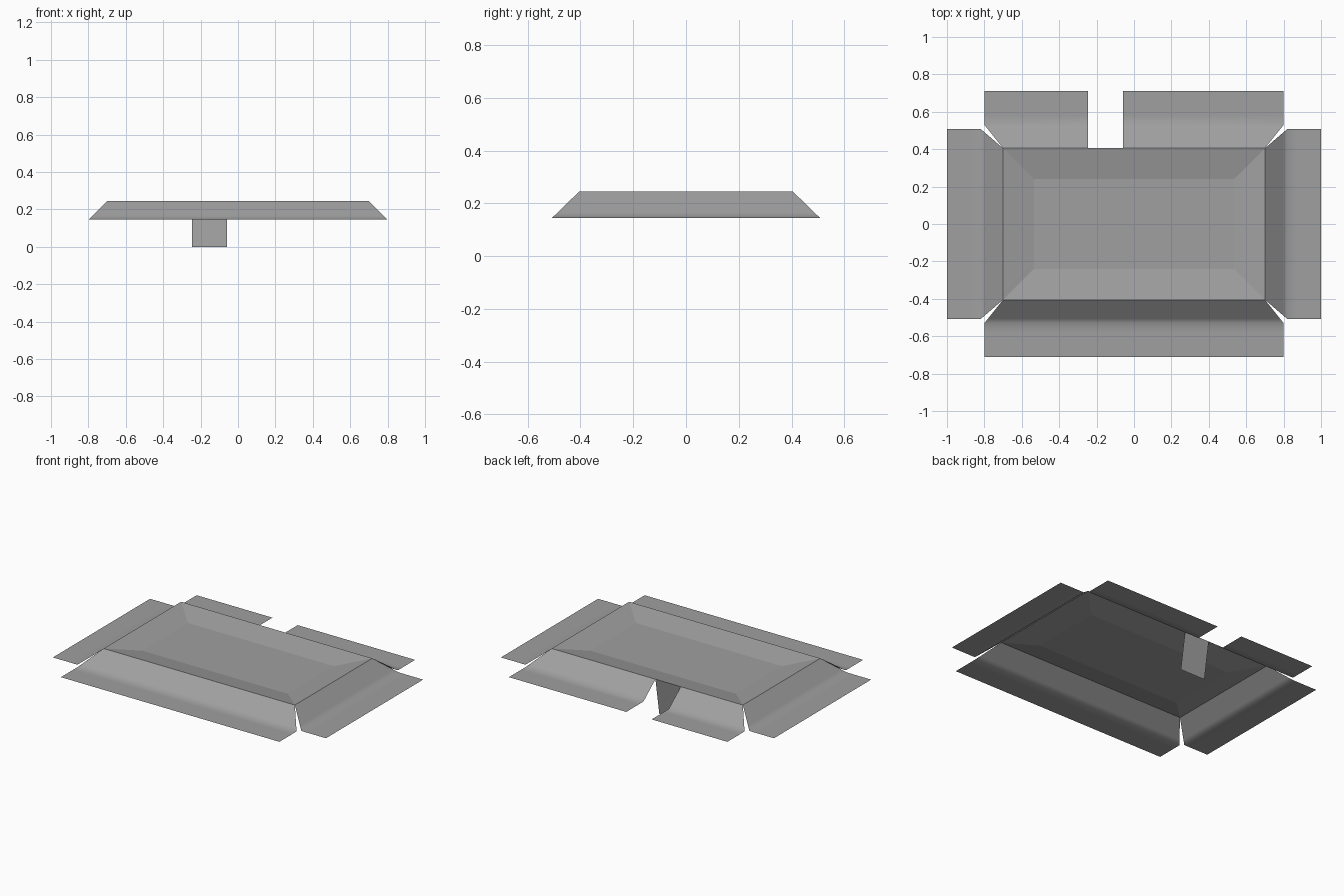
import bpy, bmesh
from math import pi
from mathutils import Matrix, Vector

cube = bpy.data.objects.get("Cube")
if cube:
    bpy.data.objects.remove(cube, do_unlink=True)

TOP, LOW = 0.245, 0.145          # heights of the rim and of the flanges
HX, HY = 0.7, 0.405              # half size of the panel

grey = bpy.data.materials.new("plain_grey")
grey.use_nodes = True
color = (0.35, 0.35, 0.35, 1)
grey.diffuse_color = color
grey.node_tree.nodes["Principled BSDF"].inputs["Base Color"].default_value = color


def finish(name, bm, facing, smooth=False):
    """Turn faces toward one direction and make the object."""
    bm.normal_update()
    for f in bm.faces:
        if f.normal.dot(facing) < 0:
            f.normal_flip()
        f.smooth = smooth
    mesh = bpy.data.meshes.new(name)
    bm.to_mesh(mesh)
    bm.free()
    mesh.materials.append(grey)
    obj = bpy.data.objects.new(name, mesh)
    bpy.context.collection.objects.link(obj)
    return obj


def sheet(name, rows, facing, turn=0, smooth=False):
    """Loft a thin sheet through rows of (start, end, outward, height)."""
    bm = bmesh.new()
    pairs = [(bm.verts.new((a, out, z)), bm.verts.new((b, out, z)))
             for a, b, out, z in rows]
    for (a, b), (c, d) in zip(pairs, pairs[1:]):
        bm.faces.new((a, b, d, c))
    bmesh.ops.rotate(bm, verts=bm.verts, cent=(0, 0, 0),
                     matrix=Matrix.Rotation(turn, 3, 'Z'))
    return finish(name, bm, Vector(facing), smooth)


def flap(name, turn, inner, bend, outer, half, half_low, lo=None, hi=None):
    """Sloping skirt that bends softly into a level flange."""
    rows = []
    for t, out in ((0, inner), (0.8, None), (1, bend), (1, bend + 0.05), (1, outer)):
        w = half + (half_low - half) * t
        y = inner + (bend - inner) * t if out is None else out
        rows.append((-w if lo is None else lo, w if hi is None else hi,
                     y, TOP + (LOW - TOP) * t))
    sheet(name, rows, (0, 0, 1), turn, True)


# Panel with a shallow sunken centre
bm = bmesh.new()
corners = ((-1, -1), (1, -1), (1, 1), (-1, 1))
rim = [bm.verts.new((x * HX, y * HY, TOP)) for x, y in corners]
floor = [bm.verts.new((x * 0.535, y * 0.24, TOP - 0.033)) for x, y in corners]
bm.faces.new(floor)
for i in range(4):
    j = (i + 1) % 4
    bm.faces.new((rim[i], rim[j], floor[j], floor[i]))
finish("sunken_panel", bm, Vector((0, 0, 1)))

# Side, front and split rear flaps
for name, turn in (("left_flap", -pi / 2), ("right_flap", pi / 2)):
    flap(name, turn, HX, 0.82, 1.0, HY, 0.508)
flap("front_flap", pi, HY, 0.53, 0.71, HX, 0.8)
flap("rear_flap_wide", 0, HY, 0.53, 0.71, HX, 0.8, lo=-0.06)
flap("rear_flap_narrow", 0, HY, 0.53, 0.71, HX, 0.8, hi=-0.245)

# Tab hanging from the rear edge in the gap
sheet("hanging_tab", [(-0.245, -0.06, HY, TOP), (-0.245, -0.06, 0.365, 0)], (0, 1, 0))
